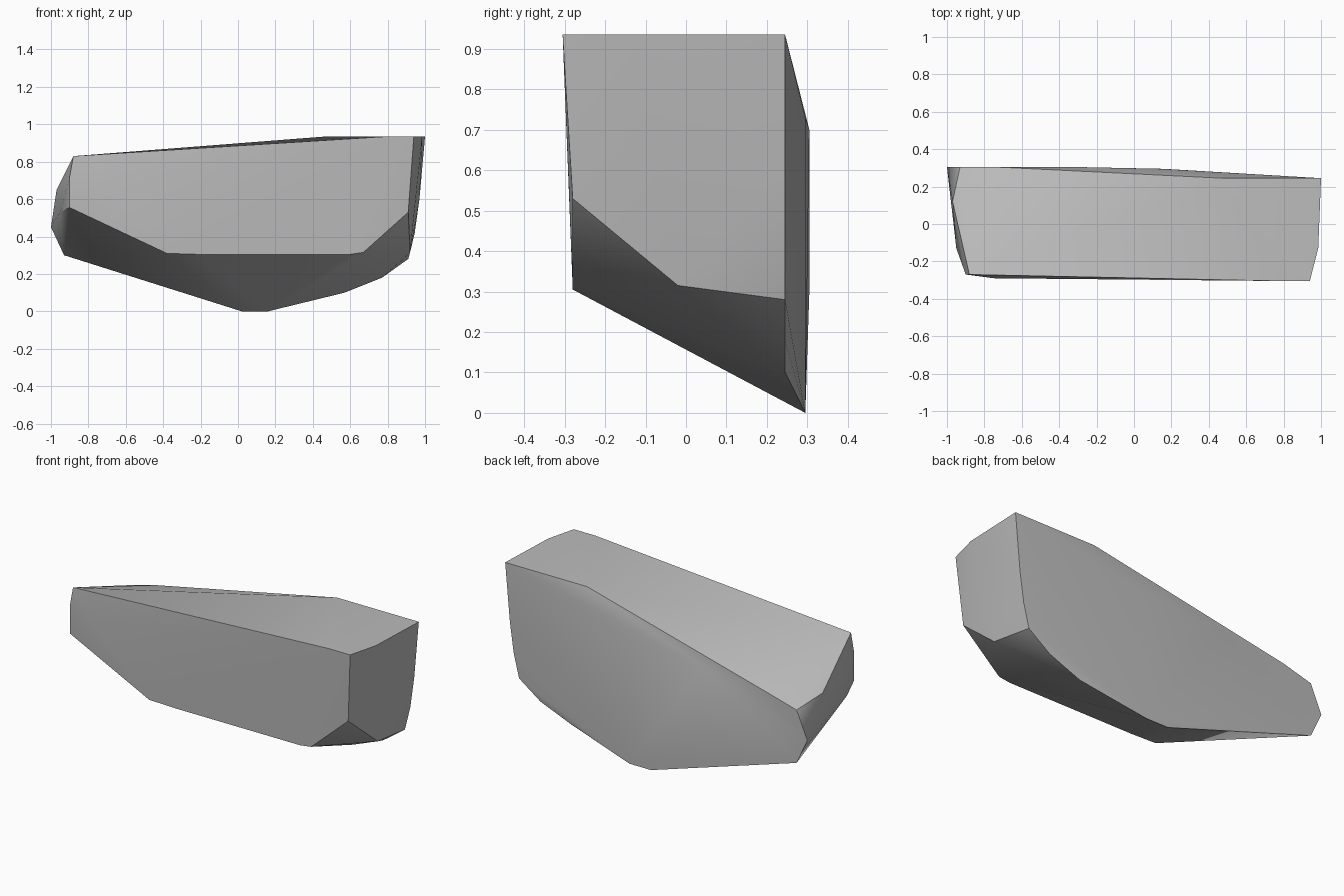
import bpy
import bmesh
from math import radians

default_cube = bpy.data.objects.get("Cube")
if default_cube:
    bpy.data.objects.remove(default_cube, do_unlink=True)

# Single stone colour
stone_grey = bpy.data.materials.new("stone_grey")
stone_grey.use_nodes = True
stone_colour = (0.5, 0.5, 0.5, 1.0)
stone_grey.diffuse_color = stone_colour
stone_grey.node_tree.nodes["Principled BSDF"].inputs["Base Color"].default_value = stone_colour


def add_outline(bm, depth, outline):
    """Place the corners of an x-z outline at one depth."""
    for x, z in outline:
        bm.verts.new((x, depth, z))


bm = bmesh.new()

# Broad front face: top edge, middle bulge, lower rim
add_outline(bm, -0.305, [(0.8, 0.935), (0.94, 0.935)])
add_outline(bm, -0.29, [(-0.75, 0.68)])
add_outline(bm, -0.28, [(-0.38, 0.31), (-0.22, 0.305), (0.6, 0.305), (0.67, 0.315), (0.91, 0.53)])
add_outline(bm, -0.27, [(-0.88, 0.83), (-0.9, 0.72), (-0.9, 0.555)])

# Chipped corners between front and back
add_outline(bm, -0.13, [(-0.95, 0.53), (0.985, 0.935)])
add_outline(bm, -0.02, [(0.92, 0.315)])
add_outline(bm, 0.12, [(-0.97, 0.65)])

# Right end and its curved lower edge
add_outline(bm, 0.245, [(0.47, 0.935), (1, 0.935), (0.97, 0.6), (0.945, 0.42),
                        (0.91, 0.28), (0.77, 0.18), (0.57, 0.1)])

# Broad back face and bottom ridge
add_outline(bm, 0.295, [(0.02, 0), (0.16, 0), (0.15, 0.73)])
add_outline(bm, 0.305, [(-0.33, 0.7), (-0.745, 0.66), (-0.93, 0.61), (-1, 0.45), (-0.93, 0.3)])

# Wrap the corners in a closed convex shell
hull = bmesh.ops.convex_hull(bm, input=bm.verts)
loose = {v for v in hull["geom_interior"] + hull["geom_unused"]
         if isinstance(v, bmesh.types.BMVert) and not v.link_faces}
bmesh.ops.delete(bm, geom=list(loose), context="VERTS")
bmesh.ops.recalc_face_normals(bm, faces=bm.faces)

mesh = bpy.data.meshes.new("rock")
bm.to_mesh(mesh)
bm.free()
mesh.materials.append(stone_grey)
rock = bpy.data.objects.new("rock", mesh)
bpy.context.collection.objects.link(rock)

# Soft facets with crisp ridges
bpy.ops.object.select_all(action="DESELECT")
rock.select_set(True)
bpy.context.view_layer.objects.active = rock
bpy.ops.object.shade_smooth_by_angle(angle=radians(30))
